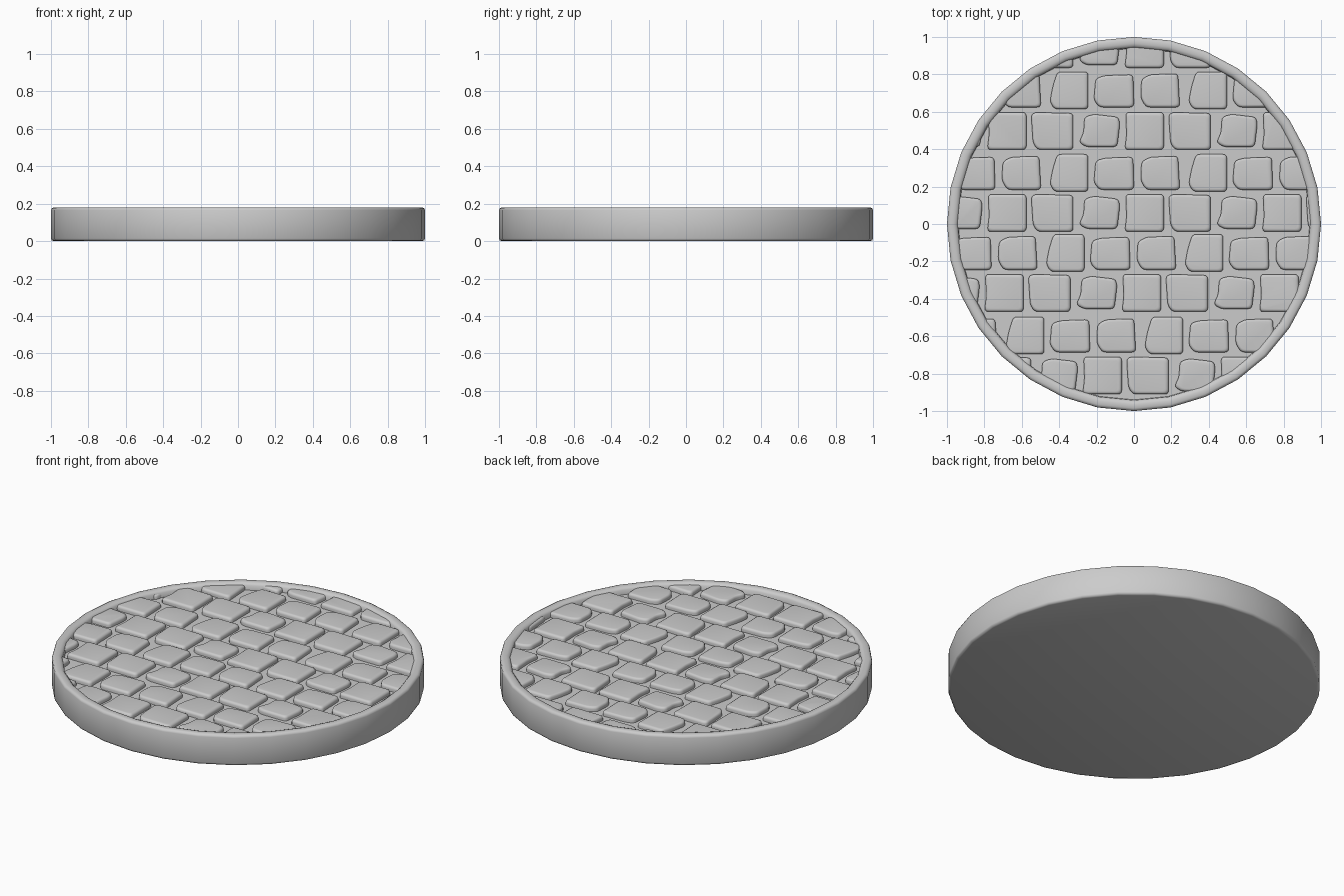
import bpy, bmesh, math
from mathutils import Vector

if "Cube" in bpy.data.objects:
    bpy.data.objects.remove(bpy.data.objects["Cube"])

SIDES = 32
FLOOR, TOP = 0.14, 0.168


def finish(bm, name, angle):
    bmesh.ops.recalc_face_normals(bm, faces=bm.faces)
    me = bpy.data.meshes.new(name)
    bm.to_mesh(me)
    bm.free()
    ob = bpy.data.objects.new(name, me)
    bpy.context.collection.objects.link(ob)
    bpy.ops.object.select_all(action='DESELECT')
    ob.select_set(True)
    bpy.context.view_layer.objects.active = ob
    bpy.ops.object.shade_smooth_by_angle(angle=math.radians(angle))
    return ob


def loft(bm, rings):
    # Bridge closed rings of points and cap both ends
    vs = [[bm.verts.new(p) for p in r] for r in rings]
    n = len(vs[0])
    for a, b in zip(vs, vs[1:]):
        for i in range(n):
            j = (i + 1) % n
            bm.faces.new((a[i], a[j], b[j], b[i]))
    bm.faces.new(vs[0][::-1])
    bm.faces.new(vs[-1])


# Round base with raised rounded rim and sunken floor
profile = [(0.985, 0), (0.996, 0.004), (1, 0.014), (1, 0.165), (0.996, 0.175),
           (0.985, 0.18), (0.965, 0.18), (0.952, 0.176), (0.943, 0.166), (0.94, FLOOR)]
bm = bmesh.new()
loft(bm, [[(r * math.cos(i * math.tau / SIDES), r * math.sin(i * math.tau / SIDES), z)
           for i in range(SIDES)] for r, z in profile])
finish(bm, "round_base", 50)

# Three stone outlines per repeat, for the even and the odd rows
EVEN = [
    [(.005, .1), (.21, .1), (.21, -.1), (0, -.1), (.01, -.02)],
    [(.235, .085), (.255, .1), (.46, .095), (.46, -.1), (.27, -.1), (.245, -.065)],
    [(.52, .075), (.57, .09), (.70, .075), (.71, .04), (.695, -.085), (.53, -.085),
     (.49, -.06), (.515, -.01)],
]
ODD = [
    [(.045, .1), (.21, .1), (.21, -.1), (.03, -.1), (.005, -.06), (.02, .02)],
    [(.25, .065), (.30, .08), (.45, .085), (.455, -.09), (.27, -.09), (.24, -.05)],
    [(.495, .06), (.54, .085), (.69, .09), (.70, -.09), (.52, -.09), (.49, -.04)],
]
# Row centre y and x of one repeat, from the back row to the front row
ROWS = [(.935, -.05), (.714, -.455), (.497, -.05), (.273, -.455), (.059, -.05),
        (-.155, -.475), (-.369, -.065), (-.596, -.69), (-.81, -.275)]


def rounded(pts, rad=0.022):
    out = []
    pts = [Vector(p) for p in pts]
    for i, p in enumerate(pts):
        a, b = pts[i - 1] - p, pts[(i + 1) % len(pts)] - p
        pa = p + a.normalized() * min(rad, a.length * 0.4)
        pb = p + b.normalized() * min(rad, b.length * 0.4)
        for t in (0, 0.33, 0.67, 1):
            out.append(pa * (1 - t) ** 2 + p * 2 * t * (1 - t) + pb * t * t)
    return out


# Cobblestones with softly rounded upper edges
bm = bmesh.new()
for k, (y, x) in enumerate(ROWS):
    shapes, period = (ODD, 0.742) if k % 2 else (EVEN, 0.735)
    for rep in range(-3, 4):
        for shape in shapes:
            pts = rounded([(px + x + rep * period, py + y) for px, py in shape])
            if min(p.length for p in pts) > 0.93:
                continue
            c = sum(pts, Vector((0, 0))) / len(pts)
            loft(bm, [[(*(c + (p - c) * s), z) for p in pts] for s, z in
                      ((1, FLOOR - 0.005), (1, TOP - 0.014), (0.97, TOP - 0.005),
                       (0.9, TOP - 0.001), (0.84, TOP))])

# Trim the stones where they run into the rim
for i in range(SIDES):
    a = (i + 0.5) * math.tau / SIDES
    d = Vector((math.cos(a), math.sin(a), 0))
    bmesh.ops.bisect_plane(bm, geom=bm.verts[:] + bm.edges[:] + bm.faces[:],
                           plane_co=d * 0.95, plane_no=d, clear_outer=True)
finish(bm, "cobblestones", 50)
